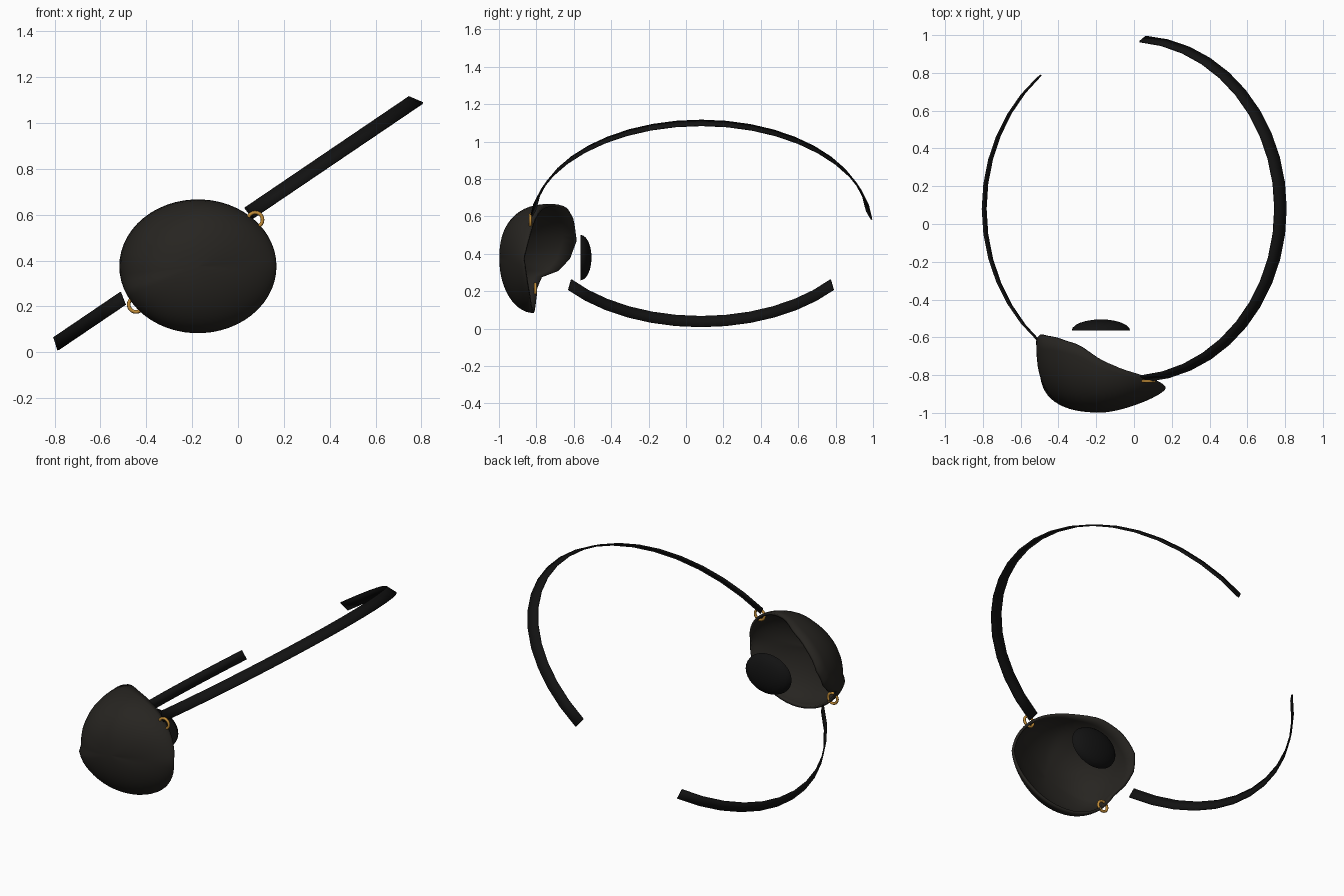
import bpy, bmesh
from math import sin, cos, pi, radians
from mathutils import Vector

if "Cube" in bpy.data.objects:
    bpy.data.objects.remove(bpy.data.objects["Cube"])


def material(name, rgb):
    m = bpy.data.materials.new(name)
    m.diffuse_color = (*rgb, 1)
    m.use_nodes = True
    m.node_tree.nodes["Principled BSDF"].inputs["Base Color"].default_value = m.diffuse_color
    return m


SHELL = material("dark_shell", (0.02, 0.018, 0.015))
BLACK = material("black_strap", (0.006, 0.006, 0.006))
GOLD = material("gold", (0.55, 0.27, 0.04))


def finish(name, bm, mat, thickness=0, angle=40):
    bmesh.ops.recalc_face_normals(bm, faces=bm.faces)
    me = bpy.data.meshes.new(name)
    bm.to_mesh(me)
    bm.free()
    ob = bpy.data.objects.new(name, me)
    bpy.context.collection.objects.link(ob)
    me.materials.append(mat)
    if thickness:
        s = ob.modifiers.new("thickness", "SOLIDIFY")
        s.thickness = thickness
        s.offset = -1
    bpy.ops.object.select_all(action="DESELECT")
    ob.select_set(True)
    bpy.context.view_layer.objects.active = ob
    bpy.ops.object.shade_smooth_by_angle(angle=radians(angle))
    return ob


def dome(bm, point, rings, n):
    """Rings of point(s, angle) around the pole at s = 0; returns the rim."""
    pole = bm.verts.new(point(0, 0))
    prev = None
    for i in range(1, rings + 1):
        ring = [bm.verts.new(point(i / rings, 2 * pi * k / n)) for k in range(n)]
        for k in range(n):
            j = (k + 1) % n
            if prev:
                bm.faces.new((prev[k], prev[j], ring[j], ring[k]))
            else:
                bm.faces.new((pole, ring[j], ring[k]))
        prev = ring
    return prev


def interp(table, x):
    for (x0, y0), (x1, y1) in zip(table, table[1:]):
        if x <= x1:
            f = (x - x0) / (x1 - x0)
            return y0 + (y1 - y0) * f
    return table[-1][1]


# Eye patch: domed oval shell whose rim depth varies around the outline
RIM = [(0, -.87), (45, -.81), (70, -.77), (90, -.72), (110, -.64), (135, -.6),
       (160, -.585), (180, -.62), (193, -.68), (200, -.77), (212, -.795),
       (270, -.815), (315, -.835), (360, -.87)]
POWER = [(0, 1.4), (90, 2.4), (180, 2.6), (270, 2), (360, 1.4)]


def patch_point(s, a):
    deg = a * 180 / pi
    p = interp(POWER, deg)
    r = sin(s * pi / 2) ** (2 / p)
    h = max(0, cos(s * pi / 2)) ** (2 / p)
    rim = interp(RIM, deg)
    return (-.175 + .343 * r * cos(a), -.998 + (rim + .998) * (1 - h), .375 + .292 * r * sin(a))


bm = bmesh.new()
dome(bm, patch_point, 14, 54)
# make the open shell face forward so the thickness grows inward
patch = finish("eye_patch", bm, SHELL, 0.015, 50)
if sum(f.normal.y * f.area for f in patch.data.polygons) > 0:
    patch.data.flip_normals()


# Small cushion behind the patch
def pad_point(s, a):
    r, h = sin(s * pi / 2), cos(s * pi / 2)
    return (-.175 + .155 * r * cos(a), -.565 + .06 * h, .38 + .122 * r * sin(a))


bm = bmesh.new()
bm.faces.new(dome(bm, pad_point, 6, 32))
finish("inner_pad", bm, BLACK)


# Head strap: two arcs of a slanted, slightly flared oval band
def strap(name, start, end, n):
    bm = bmesh.new()
    prev = None
    for i in range(n + 1):
        t = radians(start + (end - start) * i / n)
        x = -.01 + .787 * cos(t)
        c = Vector((x, .08 + .905 * sin(t), .577 + .678 * x))
        out = Vector((.828 * cos(t), sin(t), .561 * cos(t)))
        half = (Vector((.561, 0, -.828)) * .058 + out * (.027 + .01 * cos(t))) / 2
        row = [bm.verts.new(c - half), bm.verts.new(c + half)]
        if prev:
            bm.faces.new((prev[0], row[0], row[1], prev[1]))
        prev = row
    finish(name, bm, BLACK, 0.008)


strap("strap_long", -85.5, 86, 20)
strap("strap_short", 129, 231, 12)

# Gold rings joining strap and patch
for name, loc in (("ring_upper", (.075, -.832, .578)), ("ring_lower", (-.445, -.805, .208))):
    bpy.ops.mesh.primitive_torus_add(major_radius=.032, minor_radius=.008, major_segments=20,
                                     minor_segments=8, location=loc, rotation=(pi / 2, 0, 0))
    ring = bpy.context.object
    ring.name = name
    ring.data.materials.append(GOLD)
    bpy.ops.object.shade_smooth()
